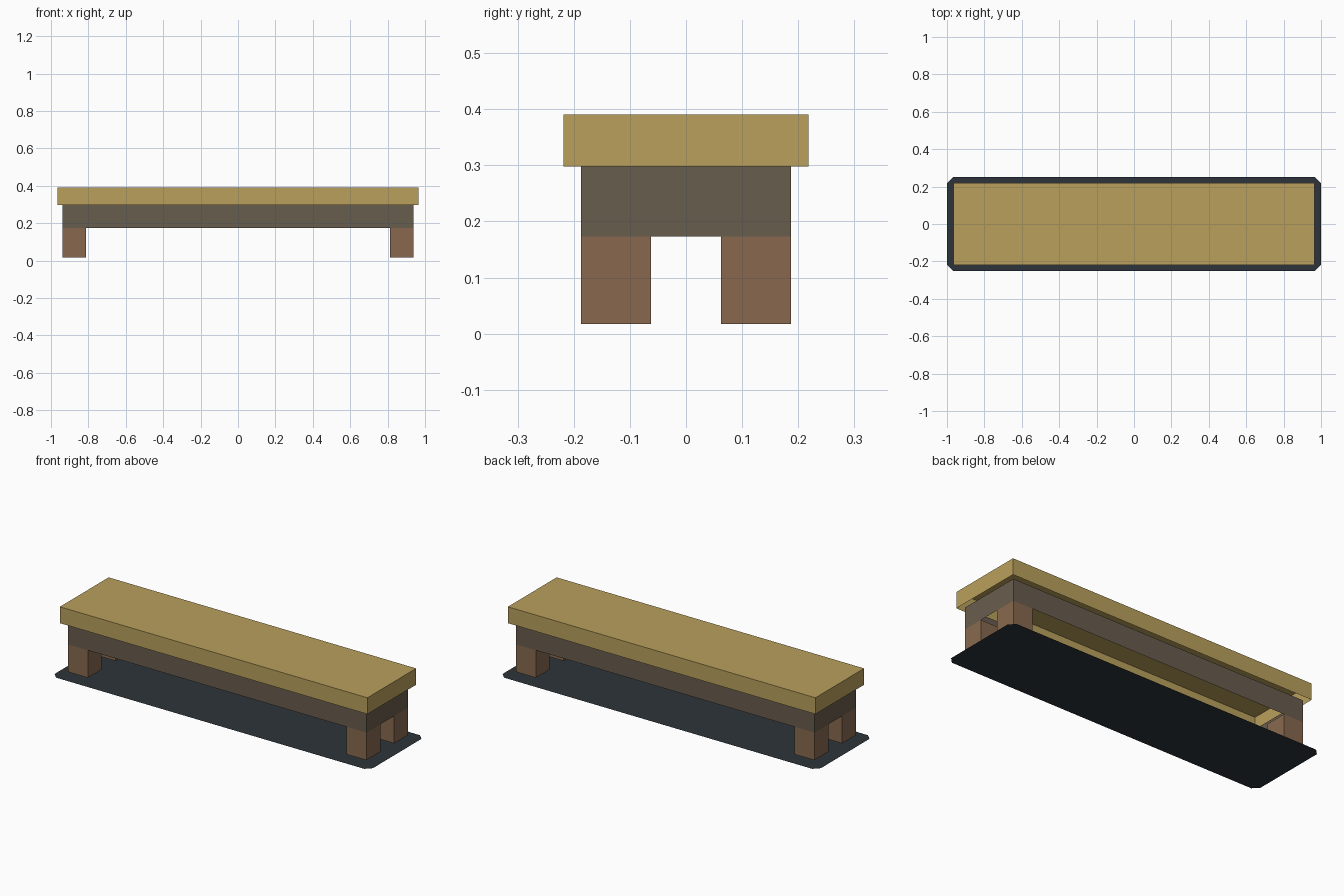
import bpy, bmesh

if "Cube" in bpy.data.objects:
    bpy.data.objects.remove(bpy.data.objects["Cube"])


def material(name, rgb):
    # Flat colour given as 0-255 sRGB, stored as linear
    def lin(c):
        c /= 255
        return c / 12.92 if c <= 0.04045 else ((c + 0.055) / 1.055) ** 2.4
    m = bpy.data.materials.new(name)
    m.diffuse_color = (*[lin(c) for c in rgb], 1)
    m.use_nodes = True
    m.node_tree.nodes["Principled BSDF"].inputs["Base Color"].default_value = m.diffuse_color
    return m


def shell(name, center, size, z0, z1, mat, top=False):
    # Thin-walled box, open below and optionally closed on top
    bm = bmesh.new()
    bmesh.ops.create_cube(bm, size=1)
    for v in bm.verts:
        v.co.x = center[0] + v.co.x * size[0]
        v.co.y = center[1] + v.co.y * size[1]
        v.co.z = z1 if v.co.z > 0 else z0
    bm.normal_update()
    caps = [f for f in bm.faces if f.normal.z < -0.5 or (f.normal.z > 0.5 and not top)]
    bmesh.ops.delete(bm, geom=caps, context='FACES')
    return finish(name, bm, mat)


def finish(name, bm, mat):
    me = bpy.data.meshes.new(name)
    bm.to_mesh(me)
    bm.free()
    me.materials.append(mat)
    ob = bpy.data.objects.new(name, me)
    bpy.context.collection.objects.link(ob)
    return ob


light_wood = material("light wood", (186, 160, 92))
grey_wood = material("grey brown wood", (105, 93, 78))
leg_wood = material("red brown wood", (136, 105, 79))
dark_mat = material("dark slate", (44, 52, 58))

# Flat base sheet with clipped corners
bm = bmesh.new()
c = 0.032
quarter = [(1, 0.25 - c), (1 - c, 0.25)]
pts = (quarter + [(-x, y) for x, y in reversed(quarter)]
       + [(-x, -y) for x, y in quarter] + [(x, -y) for x, y in reversed(quarter)])
bm.faces.new([bm.verts.new((x, y, 0)) for x, y in pts])
finish("base_sheet", bm, dark_mat)

# Seat slab, hollow underneath
shell("seat", (0, 0), (1.932, 0.437), 0.298, 0.391, light_wood, top=True)

# Apron frame, open above and below
shell("apron", (0, 0), (1.875, 0.374), 0.173, 0.298, grey_wood)

# Four square legs flush with the apron corners
for sx, side in ((-1, "left"), (1, "right")):
    for sy, end in ((-1, "front"), (1, "back")):
        shell(f"{end}_{side}_leg", (sx * 0.875, sy * 0.1247), (0.125, 0.1246),
              0.017, 0.173, leg_wood)
